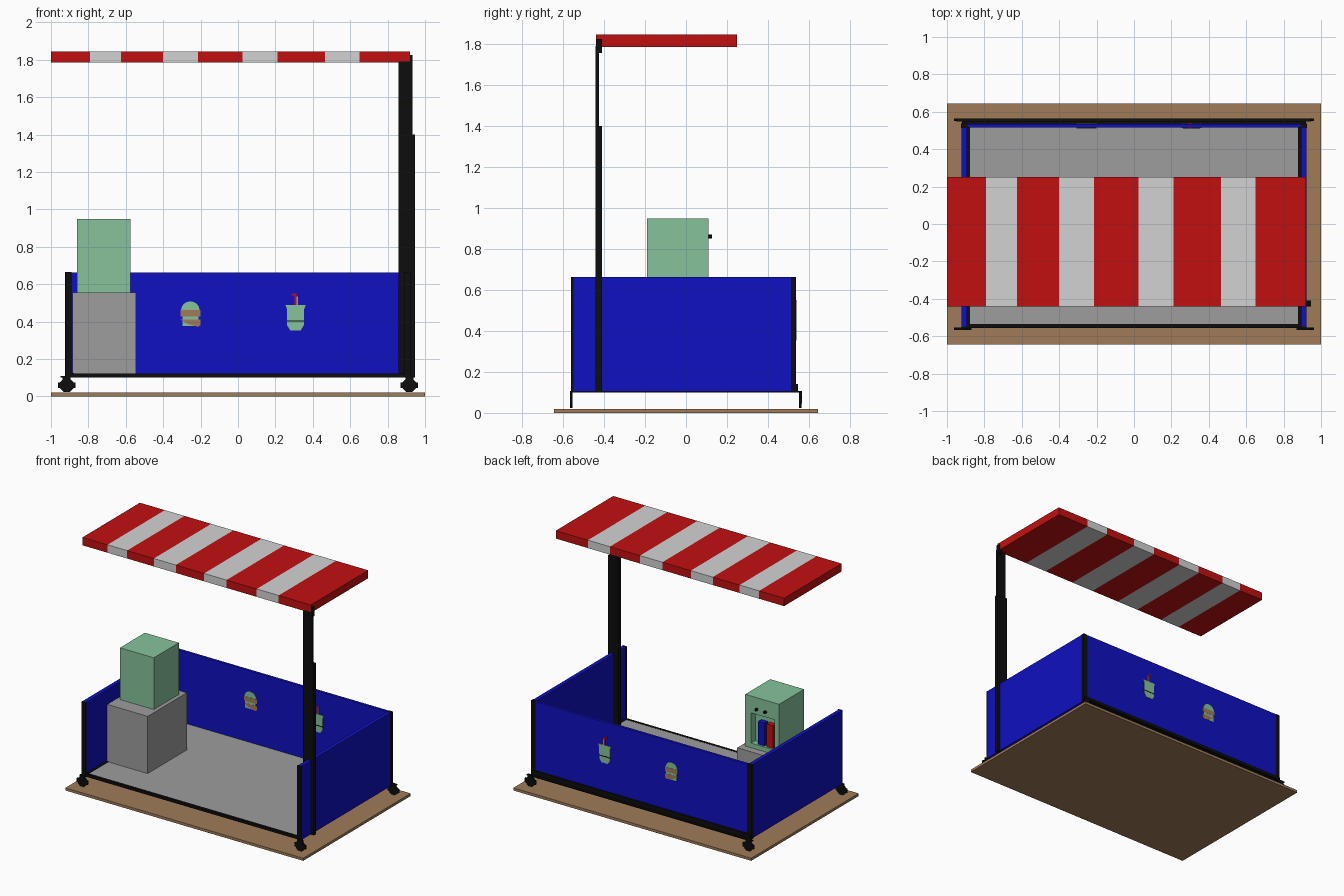
import bpy, bmesh, math
from mathutils import Vector

if "Cube" in bpy.data.objects:
    bpy.data.objects.remove(bpy.data.objects["Cube"], do_unlink=True)


def material(name, r, g, b):
    m = bpy.data.materials.new(name)
    m.use_nodes = True
    m.diffuse_color = (r, g, b, 1)
    m.node_tree.nodes["Principled BSDF"].inputs["Base Color"].default_value = (r, g, b, 1)
    return m


RED = material("red", 0.54, 0.005, 0.005)
WHITE = material("white", 0.65, 0.65, 0.65)
BLUE = material("blue", 0.005, 0.005, 0.54)
BLACK = material("black", 0.004, 0.004, 0.004)
GREY = material("grey", 0.34, 0.34, 0.34)
GREEN = material("soft green", 0.24, 0.54, 0.33)
BROWN = material("wood brown", 0.35, 0.2, 0.1)


def finish(name, bm, *mats):
    bmesh.ops.recalc_face_normals(bm, faces=bm.faces)
    me = bpy.data.meshes.new(name)
    bm.to_mesh(me)
    bm.free()
    for m in mats:
        me.materials.append(m)
    ob = bpy.data.objects.new(name, me)
    bpy.context.collection.objects.link(ob)
    return ob


def cube(x, y, z):
    """Box mesh from (low, high) ranges."""
    bm = bmesh.new()
    bmesh.ops.create_cube(bm, size=1)
    for v in bm.verts:
        v.co = Vector([r[0] if c < 0 else r[1] for c, r in zip(v.co, (x, y, z))])
    return bm


def box(name, x, y, z, mat):
    return finish(name, cube(x, y, z), mat)


def plate(name, outline, y, mat, depth=0.004):
    """Thin plate from an (x, z) outline, centred on depth y."""
    bm = bmesh.new()
    face = bm.faces.new([bm.verts.new((px, y - depth / 2, pz)) for px, pz in outline])
    ext = bmesh.ops.extrude_face_region(bm, geom=[face])
    for v in ext["geom"]:
        if isinstance(v, bmesh.types.BMVert):
            v.co.y += depth
    return finish(name, bm, mat)


def disc(name, centre, radius, depth, mat, sides):
    """Cylinder with its axis along y."""
    x, y, z = centre
    ring = [(x + radius * math.cos(2 * math.pi * (i + .5) / sides),
             z + radius * math.sin(2 * math.pi * (i + .5) / sides)) for i in range(sides)]
    return plate(name, ring, y, mat, depth)


# Ground board, chassis and floor
box("ground_board", (-1, 1), (-.645, .645), (0, .02), BROWN)
box("chassis", (-.893, .893), (-.555, .53), (.1, .114), BLACK)
box("floor", (-.877, .885), (-.535, .515), (.112, .12), GREY)
box("front_rail", (-.92, .92), (-.556, -.536), (.1, .121), BLACK)
box("back_rail", (-.92, .92), (.53, .547), (.1, .14), BLACK)
box("back_lip", (-.95, .945), (.547, .564), (.1, .108), BLACK)

# Walls, with an open front
box("back_wall", (-.893, .893), (.515, .535), (.11, .663), BLUE)
for side, s in (("left", 1), ("right", -1)):
    span = sorted((s * .893, s * .923))
    box(side + "_wall", span, (-.55, .513), (.104, .663), BLUE)
    box(side + "_floor_trim", sorted((s * .877, s * .895)), (-.54, .515), (.11, .124), BLACK)
    box(side + "_front_post", sorted((s * .89, s * .923)), (-.562, -.549), (.1, .664), BLACK)
    box(side + "_back_post", sorted((s * .89, s * .926)), (.512, .537), (.1, .664), BLACK)
    # Casters
    for end, y in (("front", -.56), ("back", .558)):
        disc(f"{side}_{end}_wheel", (s * .916, y, .06), .04, .012, BLACK, 8)
        box(f"{side}_{end}_fork", sorted((s * .895, s * .937)), (y - .007, y + .007), (.05, .108), BLACK)
        box(f"{side}_{end}_hub", sorted((s * .87, s * .962)), (y - .007, y + .007), (.045, .075), BLACK)

# Mast and canopy bracket
box("mast", (.857, .932), (-.441, -.425), (.1, 1.79), BLACK)
box("mast_sleeve", (.857, .945), (-.441, -.41), (.1, 1.4), BLACK)
box("canopy_bracket", (.905, .932), (-.436, -.41), (1.755, 1.825), BLACK)

# Striped canopy: one slab cut across, coloured alternately
cuts = [-.79, -.625, -.4, -.215, .023, .212, .465, .65]
bm = cube((-1, .92), (-.44, .25), (1.785, 1.845))
for c in cuts:
    bmesh.ops.bisect_plane(bm, geom=bm.verts[:] + bm.edges[:] + bm.faces[:],
                           plane_co=(c, 0, 0), plane_no=(1, 0, 0))
for f in bm.faces:
    f.material_index = sum(f.calc_center_median().x > c for c in cuts) % 2
finish("canopy", bm, RED, WHITE)

# Counter and drinks machine with a recessed back
box("counter", (-.886, -.546), (-.305, .165), (.115, .555), GREY)
bm = cube((-.86, -.575), (-.19, .11), (.555, .948))
bm.faces.ensure_lookup_table()
back = max(bm.faces, key=lambda f: f.calc_center_median().y)
for depth in (0, .05):
    bmesh.ops.inset_region(bm, faces=[back], thickness=.001 if depth else .04)
    for v in back.verts:
        v.co = Vector((-.82 if v.co.x < -.7175 else -.625, .11 - depth,
                       .59 if v.co.z < .72 else .82))
finish("drinks_machine", bm, GREEN)
for name, x, mat in (("blue", -.703, BLUE), ("red", -.775, RED)):
    box(name + "_dispenser", (x - .027, x + .027), (.055, .1), (.592, .765), mat)
for x in (-.673, -.746):
    disc("machine_knob", (x, .117, .86), .011, .018, BLACK, 8)


def rect(x0, x1, z0, z1):
    return [(x0, z0), (x1, z0), (x1, z1), (x0, z1)]


# Food pictures on both faces of the back wall
for where, y, out in (("inside", .514, -.001), ("outside", .536, .001)):
    bun = [(-.255 + .05 * math.cos(math.pi * i / 8), .46 + .048 * math.sin(math.pi * i / 8))
           for i in range(9)]
    plate(where + "_burger_bun", bun, y, GREEN)
    plate(where + "_burger_filling", rect(-.298, -.21, .376, .46), y, GREEN)
    plate(where + "_burger_upper_patty", rect(-.308, -.2, .428, .462), y + out, BROWN)
    plate(where + "_burger_lower_patty",
          [(-.308, .41), (-.265, .385), (-.215, .372), (-.2, .38), (-.2, .412), (-.3, .412)],
          y + out, BROWN)
    cup = [(.28, .352), (.335, .352), (.352, .38), (.354, .467), (.362, .488),
           (.253, .488), (.262, .467), (.262, .38)]
    plate(where + "_cup", cup, y, GREEN)
    plate(where + "_cup_band", rect(.262, .353, .399, .406), y + out, BLACK)
    plate(where + "_straw", rect(.303, .313, .488, .55), y, RED)
    plate(where + "_straw_tip", rect(.287, .313, .54, .551), y + out, RED)
    plate(where + "_straw_edge", rect(.313, .32, .488, .535), y, GREY)
